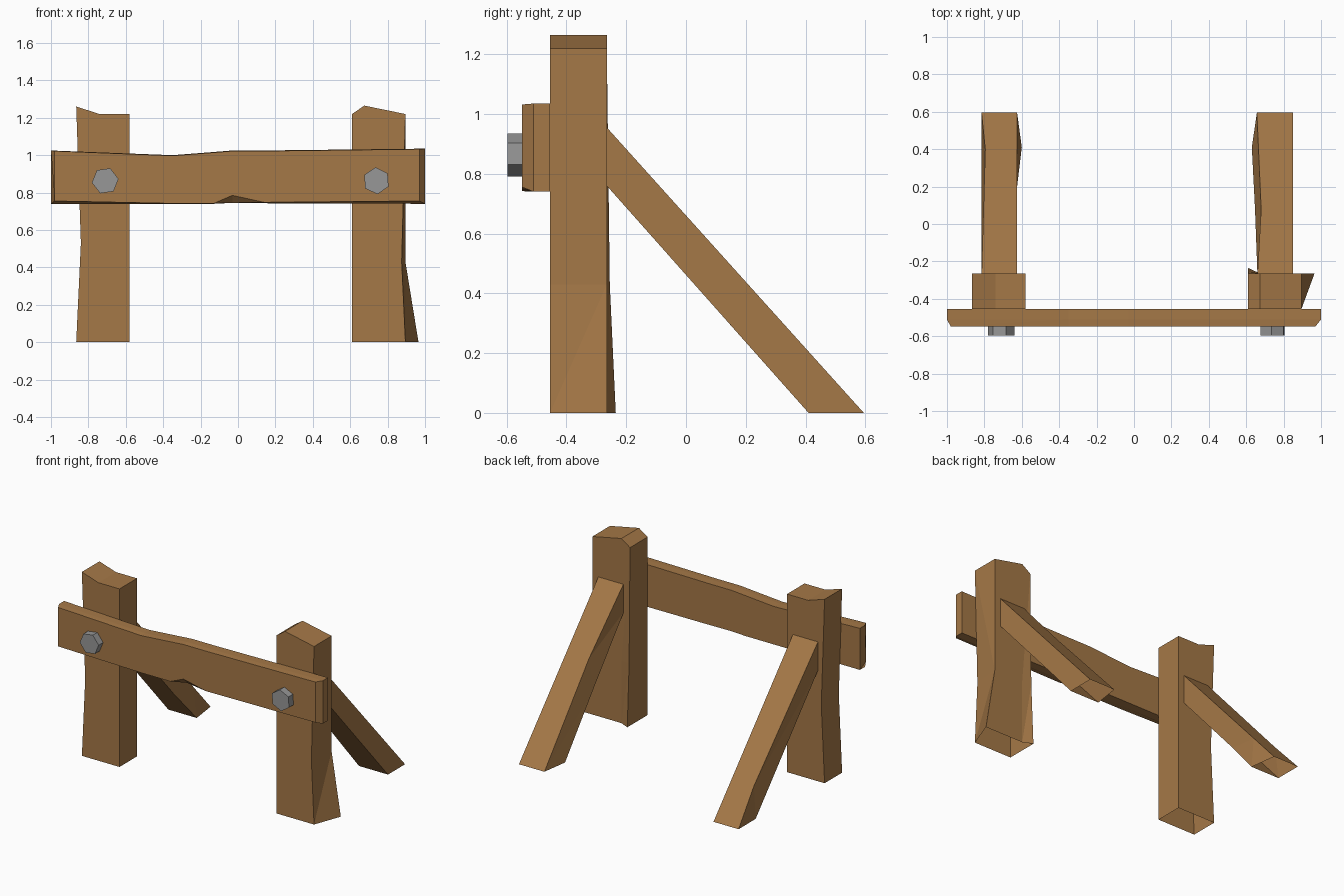
import bpy, bmesh, math

if "Cube" in bpy.data.objects:
    bpy.data.objects.remove(bpy.data.objects["Cube"])


def material(name, rgb):
    m = bpy.data.materials.new(name)
    m.diffuse_color = (*rgb, 1)
    m.use_nodes = True
    m.node_tree.nodes["Principled BSDF"].inputs["Base Color"].default_value = m.diffuse_color
    return m


WOOD = material("warm wood", (0.376, 0.188, 0.063))
STEEL = material("grey steel", (0.31, 0.31, 0.31))


def loft(name, rings, mat, cap_start=True, cap_end=True):
    """Join a row of point rings into a flat-faced shell."""
    bm = bmesh.new()
    vs = [[bm.verts.new(p) for p in r] for r in rings]
    n = len(rings[0])
    for a, b in zip(vs, vs[1:]):
        for i in range(n):
            j = (i + 1) % n
            bm.faces.new((a[i], a[j], b[j], b[i]))
    if cap_start:
        bm.faces.new(vs[0][::-1])
    if cap_end:
        bm.faces.new(vs[-1])
    bmesh.ops.recalc_face_normals(bm, faces=bm.faces)
    # split the caps and any bent quads into flat triangles
    bent = [f for f in bm.faces if len(f.verts) > 4 or
            any(abs((v.co - f.verts[0].co).dot(f.normal)) > 1e-4 for v in f.verts)]
    bmesh.ops.triangulate(bm, faces=bent)
    me = bpy.data.meshes.new(name)
    bm.to_mesh(me)
    bm.free()
    me.materials.append(mat)
    ob = bpy.data.objects.new(name, me)
    bpy.context.collection.objects.link(ob)
    return ob


F, B = -0.455, -0.265      # front and back of the posts


def post_ring(xl, xm, fr, br, bl_y, zs):
    """Six points: front left/mid/right, back right/mid/left."""
    zl, zm, zr = zs
    return [(xl, F, zl), (xm, F, zm), (fr, F, zr),
            (br, B, zr), (xm, B, zm), (xl, bl_y, zl)]


# Upright posts, hollow underneath, with worn tops
loft("left_post", [
    post_ring(-0.865, -0.74, -0.58, -0.58, B, (0, 0, 0)),
    post_ring(-0.84, -0.74, -0.58, -0.58, B, (0.53,) * 3),
    post_ring(-0.865, -0.74, -0.58, -0.58, B, (1.26, 1.22, 1.22)),
], WOOD, cap_start=False)
loft("right_post", [
    post_ring(0.61, 0.675, 0.895, 0.965, -0.235, (0, 0, 0)),
    post_ring(0.61, 0.675, 0.875, 0.895, -0.255, (0.43,) * 3),
    post_ring(0.61, 0.675, 0.895, 0.895, B, (1.22, 1.265, 1.22)),
], WOOD, cap_start=False)


# Sloping braces behind the posts
def upper(y):
    return 0.955 - 1.1105 * (y + 0.265)


def lower(y):
    return 0.76 - 1.126 * (y + 0.265)


def brace(name, sections):
    """Each section: top y, bottom y, top x pair, bottom x pair."""
    rings = []
    for yt, yb, (tl, tr), (bl, br) in sections:
        zt, zb = max(0, upper(yt)), max(0, lower(yb))
        rings.append([(tl, yt, zt), (tr, yt, zt), (br, yb, zb), (bl, yb, zb)])
    loft(name, rings, WOOD, cap_start=False, cap_end=False)


brace("left_brace", [
    (-0.27, -0.27, (-0.815, -0.625), (-0.815, -0.625)),
    (0.40, 0.20, (-0.795, -0.625), (-0.815, -0.625)),
    (0.595, 0.41, (-0.815, -0.625), (-0.815, -0.60)),
])
brace("right_brace", [
    (-0.27, -0.27, (0.66, 0.85), (0.66, 0.85)),
    (0.08, 0.08, (0.68, 0.85), (0.647, 0.85)),
    (0.595, 0.41, (0.657, 0.85), (0.63, 0.85)),
])


# Cross rail: rings along x with chipped ends and a dip in the middle
def rail_ring(x, top, front_low, low=0.74, xf=None, yf=-0.548):
    xf = x if xf is None else xf
    ym = -0.51
    return [(x, F, low), (x, F, top), (x, ym, top), (xf, yf, top - 0.003),
            (xf, yf, front_low), (x, ym, low)]


loft("cross_rail", [
    rail_ring(-1.0, 1.025, 0.755, xf=-0.98),
    rail_ring(-0.35, 1.0, 0.742),
    rail_ring(-0.13, 1.017, 0.742),
    rail_ring(-0.03, 1.025, 0.785, 0.745),
    rail_ring(0.14, 1.025, 0.748, 0.743),
    rail_ring(1.0, 1.035, 0.755, xf=0.97),
], WOOD)


# Hexagonal bolt heads
def bolt(name, x, turn):
    loft(name, [[(x + 0.072 * math.cos(math.radians(turn + 60 * i)), y,
                  0.863 + 0.072 * math.sin(math.radians(turn + 60 * i)))
                 for i in range(6)] for y in (-0.54, -0.597)], STEEL)


bolt("left_bolt", -0.71, 8)
bolt("right_bolt", 0.74, 94)
